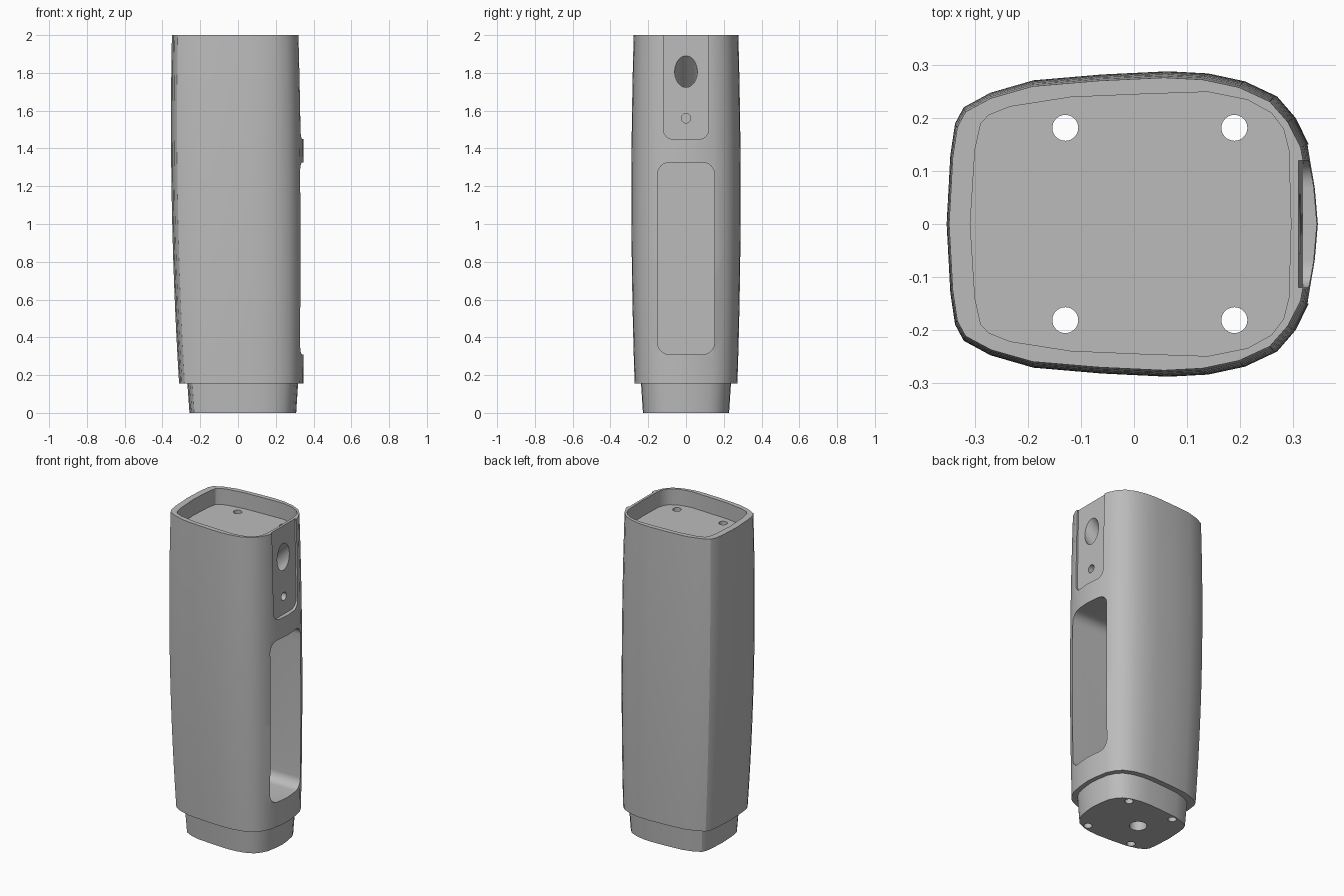
import bpy, bmesh, math
from mathutils import Vector

cube = bpy.data.objects.get("Cube")
if cube:
    bpy.data.objects.remove(cube, do_unlink=True)

grey = bpy.data.materials.new("plain_grey")
grey.use_nodes = True
grey.diffuse_color = (0.5, 0.5, 0.5, 1)
grey.node_tree.nodes["Principled BSDF"].inputs["Base Color"].default_value = (0.5, 0.5, 0.5, 1)


def loft(name, rings):
    """Closed solid through a list of equal rings."""
    bm = bmesh.new()
    rows = [[bm.verts.new(p) for p in ring] for ring in rings]
    n = len(rows[0])
    for low, high in zip(rows, rows[1:]):
        for i in range(n):
            j = (i + 1) % n
            bm.faces.new((low[i], low[j], high[j], high[i]))
    bm.faces.new(rows[0][::-1])
    bm.faces.new(rows[-1])
    bmesh.ops.recalc_face_normals(bm, faces=bm.faces)
    mesh = bpy.data.meshes.new(name)
    bm.to_mesh(mesh)
    bm.free()
    mesh.materials.append(grey)
    ob = bpy.data.objects.new(name, mesh)
    bpy.context.collection.objects.link(ob)
    return ob


def mirrored(half):
    """Outline from a half profile that starts and ends on the x axis."""
    return half + [(x, -y) for x, y in half[-2:0:-1]]


def rounded_rect(half_w, z0, z1, r, steps=8):
    pts = []
    for k, (cy, cz) in enumerate([(half_w - r, z1 - r), (r - half_w, z1 - r),
                                  (r - half_w, z0 + r), (half_w - r, z0 + r)]):
        for s in range(steps + 1):
            a = math.radians(90) * (k + s / steps)
            pts.append((cy + r * math.cos(a), cz + r * math.sin(a)))
    return pts


def rod(name, start, end, r, n=40):
    """Round cutter between two points."""
    start, end = Vector(start), Vector(end)
    turn = (end - start).to_track_quat("Z", "Y")
    circle = [turn @ Vector((r * math.cos(t), r * math.sin(t), 0))
              for t in (math.tau * i / n for i in range(n))]
    return loft(name, [[p + c for c in circle] for p in (start, end)])


def curve3(z, a, b, c):
    """Smooth size through the bottom, middle and top of the grip."""
    t = (z - 0.155) / 1.845
    return a * (1 - t) * (1 - 2 * t) + b * 4 * t * (1 - t) + c * t * (2 * t - 1)


# Grip body with stepped foot
outline = mirrored([(-0.352, 0), (-0.345, 0.13), (-0.336, 0.19), (-0.32, 0.22),
                    (-0.27, 0.247), (-0.19, 0.27), (-0.06, 0.281), (0.065, 0.287),
                    (0.14, 0.283), (0.21, 0.268), (0.27, 0.24), (0.305, 0.2),
                    (0.33, 0.15), (0.344, 0.07), (0.35, 0)])


def section(z, x0, x1, half_y):
    return [(x0 + (x + 0.352) / 0.702 * (x1 - x0), y * half_y / 0.287, z) for x, y in outline]


rings = [section(0, -0.257, 0.308, 0.228), section(0.155, -0.268, 0.318, 0.238)]
levels = 14
for i in range(levels + 1):
    z = 0.155 + 1.845 * i / levels
    rings.append(section(z, curve3(z, -0.312, -0.35, -0.35),
                         curve3(z, 0.346, 0.35, 0.335),
                         curve3(z, 0.272, 0.289, 0.277)))
body = loft("grip_body", rings)

cutters = []

# Shallow tray in the top
tray = mirrored([(-0.31, 0), (-0.301, 0.14), (-0.29, 0.19), (-0.275, 0.206), (-0.235, 0.222),
                 (-0.12, 0.24), (0.02, 0.246), (0.14, 0.25), (0.215, 0.235), (0.26, 0.21),
                 (0.283, 0.18), (0.293, 0.14), (0.297, 0)])
cutters.append(loft("tray_cutter", [[(x, y, z) for x, y in tray] for z in (1.9, 2.2)]))

# Long side pocket
slot = rounded_rect(0.15, 0.31, 1.325, 0.06)
cutters.append(loft("pocket_cutter", [[(x, y, z) for y, z in slot] for x in (-0.25, 0.6)]))

# Slightly leaning recess for the upper plate
plate = rounded_rect(0.12, 1.45, 2.3, 0.05)
cutters.append(loft("recess_cutter", [
    [(0.32 - 0.0164 * (z - 1.45), y, z) for y, z in plate],
    [(0.6, y, z) for y, z in plate]]))

# Sloping cable hole, small screw hole and base cable hole
cutters.append(rod("cable_cutter", (0.47, 0, 1.963), (-0.19, 0, 1.303), 0.06))
cutters.append(rod("screw_cutter", (0.5, 0, 1.56), (0.18, 0, 1.56), 0.025))
cutters.append(rod("base_cable_cutter", (-0.03, 0, -0.1), (-0.03, 0, 0.5), 0.05))

# Four long bolt holes
for x in (-0.13, 0.19):
    for side in (-1, 1):
        cutters.append(rod("bolt_cutter", (x, side * 0.182, -0.1), (x, side * 0.182, 2.1), 0.0245))

bpy.ops.object.select_all(action="DESELECT")
body.select_set(True)
bpy.context.view_layer.objects.active = body
for cutter in cutters:
    cutter.hide_render = True
    mod = body.modifiers.new("cut", "BOOLEAN")
    mod.operation = "DIFFERENCE"
    mod.solver = "EXACT"
    mod.object = cutter
    bpy.ops.object.modifier_apply(modifier=mod.name)
    bpy.data.objects.remove(cutter, do_unlink=True)

bpy.ops.object.shade_smooth_by_angle(angle=math.radians(30))
